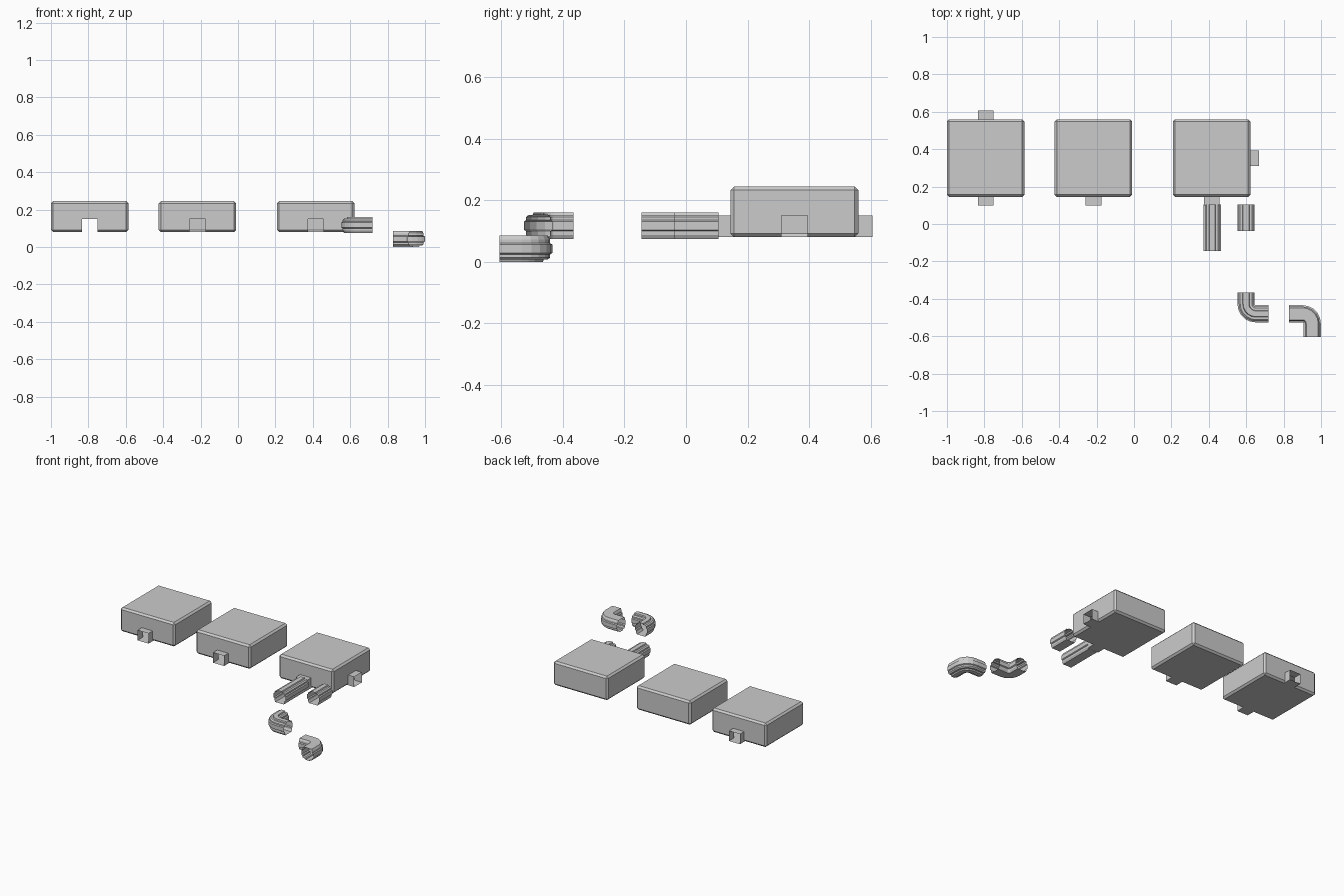
import bpy, bmesh, math
from mathutils import Vector, Matrix

if "Cube" in bpy.data.objects:
    bpy.data.objects.remove(bpy.data.objects["Cube"])

Z0, SIDE, HEIGHT, CY = 0.08, 0.415, 0.165, 0.352
PORT_HALF, PORT_TOP, PORT_LEN, CHAMFER = 0.042, 0.15, 0.046, 0.012


def finish(name, bm, loc=(0, 0, 0)):
    bmesh.ops.recalc_face_normals(bm, faces=bm.faces[:])
    me = bpy.data.meshes.new(name)
    bm.to_mesh(me)
    bm.free()
    ob = bpy.data.objects.new(name, me)
    ob.location = loc
    bpy.context.collection.objects.link(ob)
    return ob


def sweep(name, profile, path, z):
    """Open thin tube; path items are (x, y, heading angle)."""
    bm = bmesh.new()
    rings = []
    for x, y, a in path:
        side = Vector((math.sin(a), -math.cos(a), 0))
        rings.append([bm.verts.new(Vector((x, y, z + v)) + side * u)
                      for u, v in profile])
    n = len(profile)
    for r, s in zip(rings, rings[1:]):
        for i in range(n):
            bm.faces.new((r[i], r[(i + 1) % n], s[(i + 1) % n], s[i]))
    return finish(name, bm)


def box(name, cx, angles):
    """Chamfered shell with a socket opening for each heading angle."""
    bm = bmesh.new()
    bmesh.ops.create_cube(bm, size=1)
    bmesh.ops.scale(bm, vec=(SIDE, SIDE, HEIGHT), verts=bm.verts[:])
    bmesh.ops.bevel(bm, geom=bm.edges[:], offset=CHAMFER, segments=1,
                    affect='EDGES', profile=0.5)
    zc = Z0 + HEIGHT / 2
    h = (PORT_TOP - Z0) / 2
    rect = [(-PORT_HALF, -h), (PORT_HALF, -h), (PORT_HALF, h), (-PORT_HALF, h)]
    for k, a in enumerate(angles):
        d = Vector((math.cos(a), math.sin(a), 0))
        s = Vector((d.y, -d.x, 0))
        for co, no in ((s * PORT_HALF, s), (-s * PORT_HALF, s),
                       (Vector((0, 0, PORT_TOP - zc)), Vector((0, 0, 1)))):
            bmesh.ops.bisect_plane(
                bm, geom=bm.verts[:] + bm.edges[:] + bm.faces[:],
                plane_co=co, plane_no=no)
        hole = []
        for f in bm.faces:
            c = f.calc_center_median()
            if (c.dot(d) > SIDE / 2 - CHAMFER and abs(c.dot(s)) < PORT_HALF
                    and c.z < PORT_TOP - zc):
                hole.append(f)
        bmesh.ops.delete(bm, geom=hole, context='FACES')
        near, far = SIDE / 2 - CHAMFER, SIDE / 2 + PORT_LEN
        path = [(cx + d.x * t, CY + d.y * t, a) for t in (near, far)]
        sweep(f"{name}_socket_{k + 1}", rect, path, Z0 + h)
    bmesh.ops.dissolve_limit(bm, angle_limit=0.01, verts=bm.verts[:],
                             edges=bm.edges[:])
    finish(name, bm, (cx, CY, zc))


# Boxes with their sockets
FRONT, BACK, RIGHT = -math.pi / 2, math.pi / 2, 0.0
box("through_box", -0.793, (FRONT, BACK))
box("end_box", -0.217, (FRONT,))
box("corner_box", 0.415, (FRONT, RIGHT))

# Ribbed pipe cross-section: narrow rib on top and sides, wide rib below
half = [(0.015, 0.0425), (0.018, 0.035), (0.031, 0.035), (0.039, 0.028),
        (0.039, 0.018), (0.046, 0.014), (0.046, -0.014), (0.039, -0.018),
        (0.039, -0.030), (0.032, -0.0425)]
ribbed = half + [(-u, v) for u, v in reversed(half)]
flipped = [(u, -v) for u, v in ribbed]

# Straight pipes
PZ = 0.1175
sweep("long_pipe", ribbed, [(0.418, 0.105, FRONT), (0.418, -0.145, FRONT)], PZ)
sweep("short_pipe", ribbed, [(0.599, 0.105, FRONT), (0.599, -0.037, FRONT)], PZ)


def elbow(name, profile, start, centre, end, a0, turn, z):
    """Straight stub, quarter bend, straight stub."""
    r, steps = 0.052, 5
    path = [(*start, a0)]
    for i in range(steps + 1):
        a = a0 + turn * math.pi / 2 * i / steps
        path.append((centre[0] + turn * r * math.sin(a),
                     centre[1] - turn * r * math.cos(a), a))
    path.append((*end, a0 + turn * math.pi / 2))
    sweep(name, profile, path, z)


# Elbow pipes
elbow("left_elbow", ribbed, (0.599, -0.365), (0.651, -0.428),
      (0.72, -0.48), FRONT, 1, PZ)
elbow("right_elbow", flipped, (0.828, -0.48), (0.901, -0.532),
      (0.953, -0.605), 0.0, -1, 0.0425)
